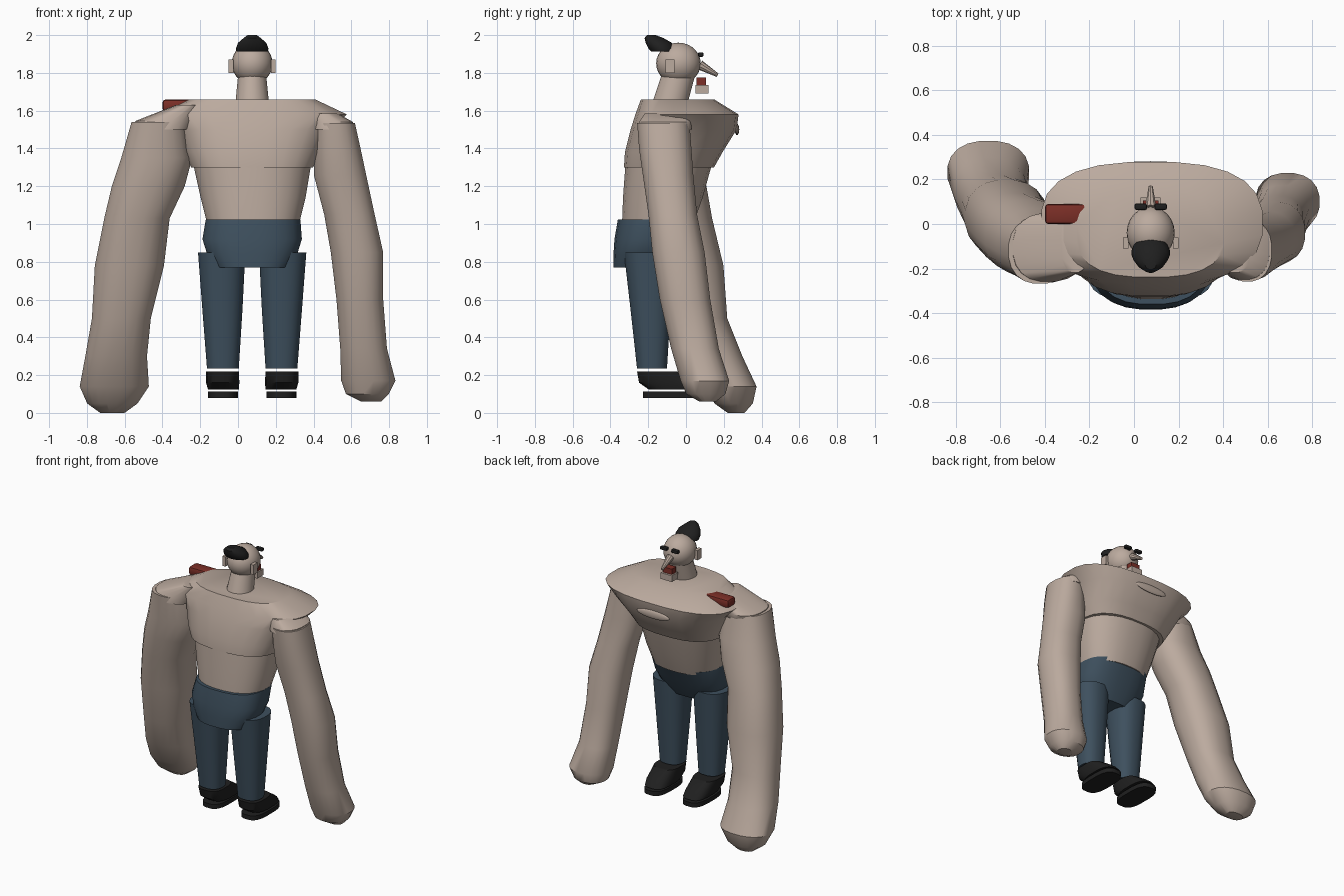
import bpy
import bmesh
from math import cos, sin, pi, radians, copysign
from mathutils import Matrix

if "Cube" in bpy.data.objects:
    bpy.data.objects.remove(bpy.data.objects["Cube"], do_unlink=True)


def material(name, r, g, b):
    m = bpy.data.materials.new(name)
    m.use_nodes = True
    m.diffuse_color = (r, g, b, 1)
    bsdf = next(n for n in m.node_tree.nodes if n.type == "BSDF_PRINCIPLED")
    bsdf.inputs["Base Color"].default_value = (r, g, b, 1)
    return m


skin = material("skin", .50, .405, .345)
denim = material("denim blue", .048, .08, .112)
black = material("soft black", .014, .014, .014)
red = material("dark red", .2, .028, .02)
MID = .075  # body axis


def finish(name, bm, mat, angle=35):
    bmesh.ops.recalc_face_normals(bm, faces=bm.faces)
    me = bpy.data.meshes.new(name)
    bm.to_mesh(me)
    bm.free()
    me.materials.append(mat)
    ob = bpy.data.objects.new(name, me)
    bpy.context.collection.objects.link(ob)
    bpy.ops.object.select_all(action="DESELECT")
    ob.select_set(True)
    bpy.context.view_layer.objects.active = ob
    bpy.ops.object.shade_smooth_by_angle(angle=radians(angle))
    return ob


def loft(name, rings, mat, power=2.0, sides=20):
    """Skin rounded sections given as (z, x0, x1, y0, y1)."""
    bm = bmesh.new()
    loops = []
    for z, x0, x1, y0, y1 in rings:
        loop = []
        for i in range(sides):
            a = 2 * pi * (i + .5) / sides
            c, s = cos(a), sin(a)
            u = copysign(abs(c) ** (2 / power), c)
            v = copysign(abs(s) ** (2 / power), s)
            loop.append(bm.verts.new(((x0 + x1 + u * (x1 - x0)) / 2,
                                      (y0 + y1 + v * (y1 - y0)) / 2, z)))
        loops.append(loop)
    for a, b in zip(loops, loops[1:]):
        for i in range(sides):
            j = (i + 1) % sides
            bm.faces.new((a[i], a[j], b[j], b[i]))
    bm.faces.new(loops[0])
    bm.faces.new(loops[-1])
    return finish(name, bm, mat)


def box(name, centre, size, mat, bevel=0, tilt=0):
    bm = bmesh.new()
    bmesh.ops.create_cube(bm, size=1)
    bmesh.ops.scale(bm, vec=size, verts=bm.verts)
    if bevel:
        bmesh.ops.bevel(bm, geom=bm.edges[:], offset=bevel, segments=2,
                        affect="EDGES", profile=.5)
    bmesh.ops.rotate(bm, cent=(0, 0, 0), matrix=Matrix.Rotation(tilt, 3, "X"), verts=bm.verts)
    bmesh.ops.translate(bm, vec=centre, verts=bm.verts)
    return finish(name, bm, mat)


def ball(name, centre, size, mat):
    bm = bmesh.new()
    bmesh.ops.create_uvsphere(bm, u_segments=24, v_segments=14, radius=1)
    bmesh.ops.scale(bm, vec=size, verts=bm.verts)
    bmesh.ops.translate(bm, vec=centre, verts=bm.verts)
    return finish(name, bm, mat)


# Torso
loft("chest", [(1.30, -.25, .40, -.33, .15), (1.38, -.29, .44, -.325, .195),
               (1.50, -.34, .50, -.295, .27), (1.58, -.42, .58, -.27, .28),
               (1.66, -.26, .41, -.24, .15)], skin, 2.6, 24)
loft("abdomen", [(1.0, -.165, .325, -.34, .04), (1.14, -.2, .36, -.335, .09),
                 (1.32, -.24, .39, -.322, .14)], skin, 2.3, 24)
ball("chest_fold", (MID, .27, 1.5), (.13, .012, .03), skin)

# Arms, long and hanging forward
loft("right_arm", [(0, -.73, -.6, .22, .31), (.05, -.80, -.53, .15, .355),
                   (.14, -.84, -.47, .09, .375), (.30, -.81, -.48, 0, .30),
                   (.50, -.775, -.46, -.07, .22), (.78, -.76, -.39, -.14, .20),
                   (1.03, -.71, -.36, -.19, .14), (1.2, -.67, -.28, -.23, .11),
                   (1.35, -.62, -.24, -.25, .07), (1.54, -.565, -.28, -.27, .03)],
     skin, 2.3)
loft("left_arm", [(.06, .65, .76, .07, .16), (.10, .57, .80, 0, .21),
                  (.17, .545, .835, -.03, .23), (.34, .54, .79, -.08, .175),
                  (.60, .52, .77, -.14, .13), (.85, .49, .77, -.18, .10),
                  (1.05, .455, .725, -.2, .06), (1.26, .40, .68, -.23, .04),
                  (1.40, .40, .65, -.25, .03), (1.535, .40, .62, -.26, .02)],
     skin, 2.3)
loft("right_shoulder", [(1.50, -.555, -.25, -.265, .03), (1.545, -.545, -.22, -.26, .05),
                        (1.63, -.33, -.2, -.22, .05)], skin, 2.4)
loft("left_shoulder", [(1.50, .38, .61, -.255, .03), (1.54, .38, .61, -.25, .03),
                       (1.585, .37, .53, -.22, .03)], skin, 2.4)

# Trousers
loft("hips", [(.77, -.12, .27, -.385, -.09), (.84, -.165, .315, -.385, -.05),
              (.92, -.19, .34, -.38, -.01), (1.025, -.172, .332, -.362, .045)],
     denim, 2.5, 24)
for side, name in ((-1, "right"), (1, "left")):
    def span(z, inner, outer, y0, y1):
        a, b = sorted((MID + side * inner, MID + side * outer))
        return (z, a, b, y0, y1)
    loft(name + "_leg", [span(.235, .07, .24, -.26, -.10), span(.55, .05, .265, -.295, -.08),
                         span(.85, .035, .288, -.33, -.06)], denim, 2.4)
    # Shoes with separate soles
    loft(name + "_shoe", [span(.125, .07, .235, -.20, .08), span(.16, .067, .245, -.25, .05),
                          span(.22, .07, .245, -.26, -.04)], black, 3)
    loft(name + "_sole", [span(.08, .075, .235, -.23, .09),
                          span(.112, .075, .235, -.23, .09)], black, 3)
    # Ears and dark glasses
    box(name + "_ear", (MID + side * .112, -.085, 1.835), (.024, .048, .07), skin)
    box(name + "_lens", (MID + side * .045, .078, 1.897), (.055, .03, .024), black, .008)

# Neck and head
loft("neck", [(1.64, -.015, .165, -.18, .01), (1.79, 0, .15, -.13, .05)], skin)
ball("head", (MID, -.04, 1.85), (.108, .118, .11), skin)
loft("hair", [(1.912, -.01, .16, -.185, -.06), (1.93, -.012, .162, -.20, -.058),
              (1.96, .0, .15, -.215, -.075), (1.985, .03, .12, -.22, -.12),
              (2.0, .05, .10, -.205, -.16)], black)

# Pointed nose
bm = bmesh.new()
bmesh.ops.create_cone(bm, cap_ends=True, segments=10, radius1=.026, radius2=.01, depth=.11)
bmesh.ops.rotate(bm, cent=(0, 0, 0), matrix=Matrix.Rotation(radians(-120), 3, "X"),
                 verts=bm.verts)
bmesh.ops.translate(bm, vec=(MID, .12, 1.815), verts=bm.verts)
finish("nose", bm, skin)

# Mouth and jaw
box("mouth", (MID, .08, 1.755), (.07, .05, .04), red)
box("jaw", (MID, .085, 1.713), (.09, .07, .045), skin)

# Shoulder bar
box("shoulder_bar", (-.30, .045, 1.628), (.20, .09, .06), red, .015)
